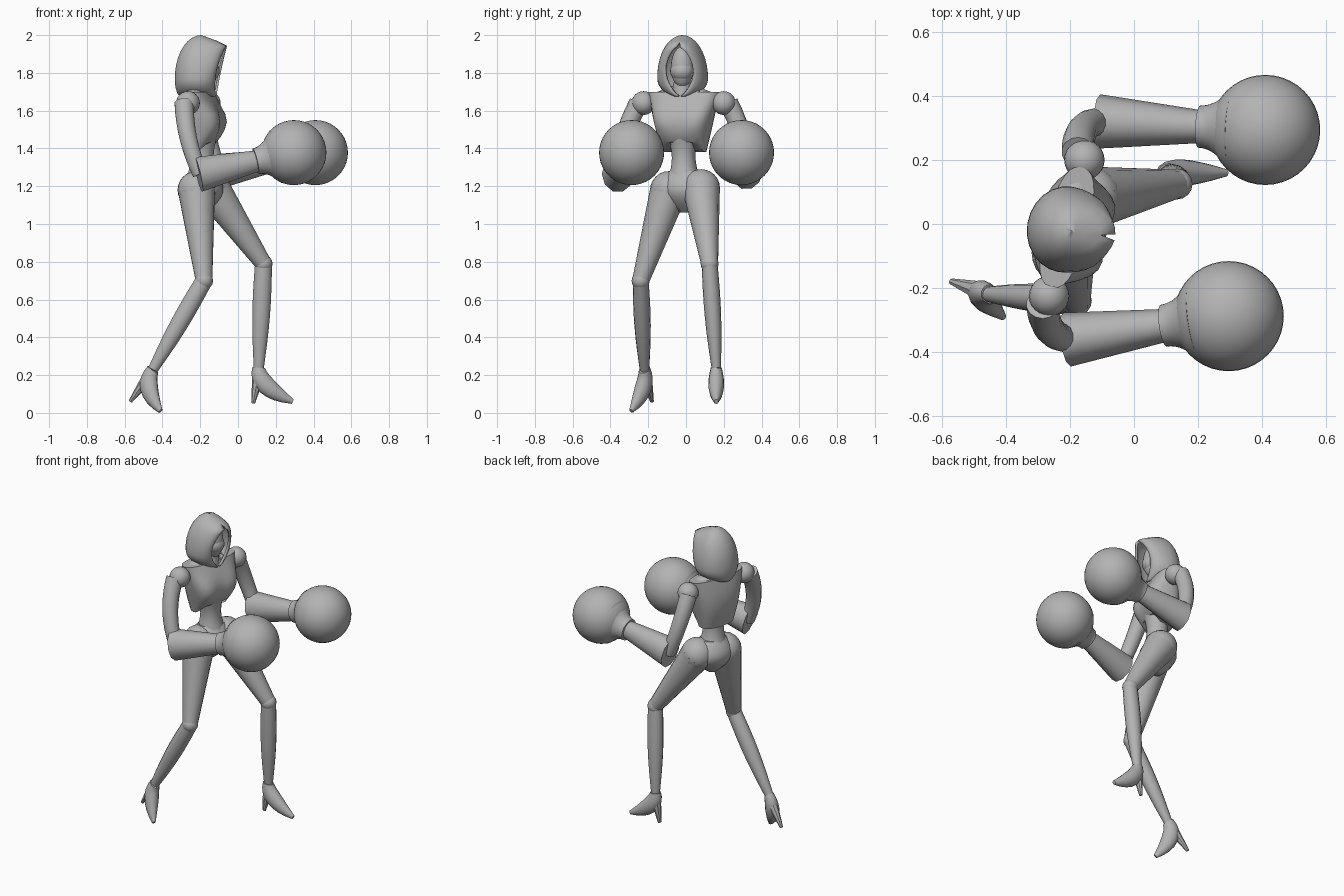
import bpy, bmesh, math
from math import sin, cos, pi, copysign
from mathutils import Vector, Matrix

default_cube = bpy.data.objects.get("Cube")
if default_cube:
    bpy.data.objects.remove(default_cube)

grey = bpy.data.materials.new("plain_grey")
grey.use_nodes = True
grey.diffuse_color = (.45, .45, .45, 1)
for node in grey.node_tree.nodes:
    if node.type == 'BSDF_PRINCIPLED':
        node.inputs["Base Color"].default_value = grey.diffuse_color


def finish(name, bm, angle):
    bmesh.ops.remove_doubles(bm, verts=bm.verts, dist=.0005)
    bmesh.ops.recalc_face_normals(bm, faces=bm.faces)
    mesh = bpy.data.meshes.new(name)
    bm.to_mesh(mesh)
    bm.free()
    mesh.materials.append(grey)
    part = bpy.data.objects.new(name, mesh)
    bpy.context.collection.objects.link(part)
    bpy.ops.object.select_all(action='DESELECT')
    part.select_set(True)
    bpy.context.view_layer.objects.active = part
    bpy.ops.object.shade_smooth_by_angle(angle=math.radians(angle))
    return part


def skin(name, rings, closed=True, angle=40):
    """Join rows of points into one surface, capped where the rows are closed."""
    bm = bmesh.new()
    rows = [[bm.verts.new(point) for point in ring] for ring in rings]
    count = len(rows[0])
    for low, high in zip(rows, rows[1:]):
        for i in range(count if closed else count - 1):
            j = (i + 1) % count
            bm.faces.new((low[i], low[j], high[j], high[i]))
    if closed:
        bm.faces.new(rows[0])
        bm.faces.new(rows[-1])
    return finish(name, bm, angle)


def sweep(name, start, control, end, radius, flat=1, side=Vector((0, 1, 0)), sides=14, steps=8):
    """Sweep an ellipse along a curve; radius is a rule of the way along."""
    rings = []
    for step in range(steps + 1):
        t = step / steps
        tangent = (control - start).lerp(end - control, t).normalized()
        u = (side - tangent * side.dot(tangent)).normalized()
        v = tangent.cross(u) * flat
        centre = start.lerp(control, t).lerp(control.lerp(end, t), t)
        turns = [2 * pi * k / sides for k in range(sides)]
        rings.append([centre + (u * cos(a) + v * sin(a)) * radius(t) for a in turns])
    return skin(name, rings)


def limb(name, start, end, first, last, bulge=0, flat=1, bow=Vector(), sides=14):
    """A tapering part whose middle may swell or bow."""
    return sweep(name, start, (start + end) / 2 + bow, end,
                 lambda t: first + (last - first) * t + bulge * sin(pi * t), flat, sides=sides)


def ball(name, centre, radius, scale=(1, 1, 1), segments=24):
    bm = bmesh.new()
    matrix = Matrix.Translation(centre) @ Matrix.Diagonal((*scale, 1))
    bmesh.ops.create_uvsphere(bm, u_segments=segments, v_segments=segments // 2,
                              radius=radius, matrix=matrix)
    return finish(name, bm, 60)


def place(part, origin, yaw):
    part.location = origin
    part.rotation_euler.z = math.radians(yaw)


def hood_ring(theta):
    """One arc from the edge of the opening, round the back, to the other edge."""
    swell = sin(theta)
    z = 1.77 - cos(theta) * (.1 if cos(theta) > 0 else .23)
    rise = (z - 1.67) / .28
    width = .135 * swell
    if rise < 1:
        edge, gap = .08 + .06 * rise ** 2, min(width, .075 * sin(pi * rise) ** .8)
    else:
        edge, gap = 2.8 * (2 - z), 0
    middle = -.02 * swell
    back = -.14 * (swell ** .2 if theta < pi / 2 else swell)
    arc = []
    for k in range(-12, 13):
        a = pi / 12 * abs(k)
        reach = edge if a > pi / 2 else back
        inner = gap if a > pi / 2 else 0
        arc.append((middle + (reach - middle) * abs(cos(a)),
                    copysign(inner + (width - inner) * sin(a), k), z))
    return arc


# Hood with a face and mask inside
HEAD = Vector((-.195, -.02, 0))
hood = skin("hood", [hood_ring(.3 + (pi - .31) * k / 16) for k in range(17)], closed=False, angle=50)
thickness = hood.modifiers.new("thickness", 'SOLIDIFY')
thickness.thickness = .012
place(hood, HEAD, -9)
face_centre = HEAD + Vector((.03, 0, 1.83))
ball("face", face_centre, .1, (.6, .6, 1.1))
ball("mask", face_centre - Vector((0, 0, .02)), .1, (.68, .64, .6))
limb("neck", Vector((-.19, -.02, 1.66)), Vector((-.18, -.02, 1.78)), .06, .04)


def jacket_ring(t):
    """Cross-section with a bust, a flat back and a hem raised at the front."""
    swell = sin(pi * t)
    ring = []
    for k in range(28):
        a = 2 * pi * k / 28
        front = max(cos(a), 0)
        depth = .065 + swell * (.055 if front else .03)
        x = copysign(abs(cos(a)) ** .75, cos(a)) * depth
        x += .03 * swell ** 3 * abs(sin(2 * a)) * (front > 0)
        y = copysign(abs(sin(a)) ** .85, sin(a)) * (.118 + .075 * t)
        hem = .06 * front ** 2 * max(0, 1 - 6 * t)
        ring.append((x, y, 1.38 + .32 * t + hem))
    return ring


# Jacket, shoulder yoke and crossed lapels
CHEST = Vector((-.21, -.01, 0))
TWIST = -14.5
place(skin("jacket", [jacket_ring(k / 8) for k in range(9)], angle=28), CHEST, TWIST)
place(limb("yoke", Vector((0, 0, 1.69)), Vector((0, 0, 1.73)), .17, .07, flat=.4), CHEST, TWIST)
for sign in (1, -1):
    lapel = limb("lapel", Vector((.04, sign * .08, 1.71)), Vector((.1, 0, 1.6)), .02, .01, flat=.5)
    place(lapel, CHEST, TWIST)

# Waist and pelvis
limb("waist", Vector((-.19, -.015, 1.46)), Vector((-.19, -.01, 1.24)), .08, .085, -.02)
place(limb("pelvis", Vector((0, 0, 1.28)), Vector((0, 0, 1.06)), .085, .03, .08, .8), (-.19, -.005, 0), -20)


def leg(side, hip, knee, ankle, instep, toe, heel):
    hip, knee, ankle, instep, toe, heel = map(Vector, (hip, knee, ankle, instep, toe, heel))
    ball(side + "_hip", hip, .1)
    limb(side + "_thigh", hip, knee, .1, .045)
    ball(side + "_knee", knee, .048, segments=16)
    limb(side + "_shin", knee, ankle, .042, .025, .01, 1.1)
    # High heeled shoe
    across = (toe - heel).cross(Vector((0, 0, 1))).normalized()
    sweep(side + "_shoe", ankle, instep, toe,
          lambda t: .029 + .014 * sin(pi * t) - .018 * t ** 4, 1.2, across)
    limb(side + "_heel", instep + (ankle - instep) * .4, heel, .03, .01, sides=8)


leg("left", (-.14, .08, 1.19), (.135, .125, .79), (.11, .16, .24),
    (.1, .16, .14), (.29, .16, .06), (.08, .16, .05))
leg("right", (-.22, -.09, 1.18), (-.18, -.24, .7), (-.45, -.22, .23),
    (-.51, -.2, .14), (-.41, -.29, .01), (-.57, -.18, .06))


def arm(side, shoulder, elbow, glove):
    shoulder, elbow, glove = map(Vector, (shoulder, elbow, glove))
    outward = Vector((-.04, copysign(.05, elbow.y), 0))
    ball(side + "_shoulder", shoulder, .063)
    limb(side + "_upper_arm", shoulder + outward / 2, elbow, .052, .042, bow=outward)
    # Wide sleeve, flared cuff and round boxing glove
    forward = (glove - elbow).normalized()
    wrist = glove - forward * .21
    limb(side + "_sleeve", elbow - forward * .01, wrist, .085, .052, flat=1.15, sides=10)
    cuff_end = glove - forward * .1
    sweep(side + "_cuff", wrist, (wrist + cuff_end) / 2, cuff_end,
          lambda t: .066 + .07 * t * t, 1.05, sides=28)
    ball(side + "_glove", glove, .172, segments=40)


arm("left", (-.155, .2, 1.64), (-.1, .32, 1.28), (.41, .294, 1.378))
arm("right", (-.265, -.225, 1.64), (-.2, -.36, 1.265), (.296, -.288, 1.378))
